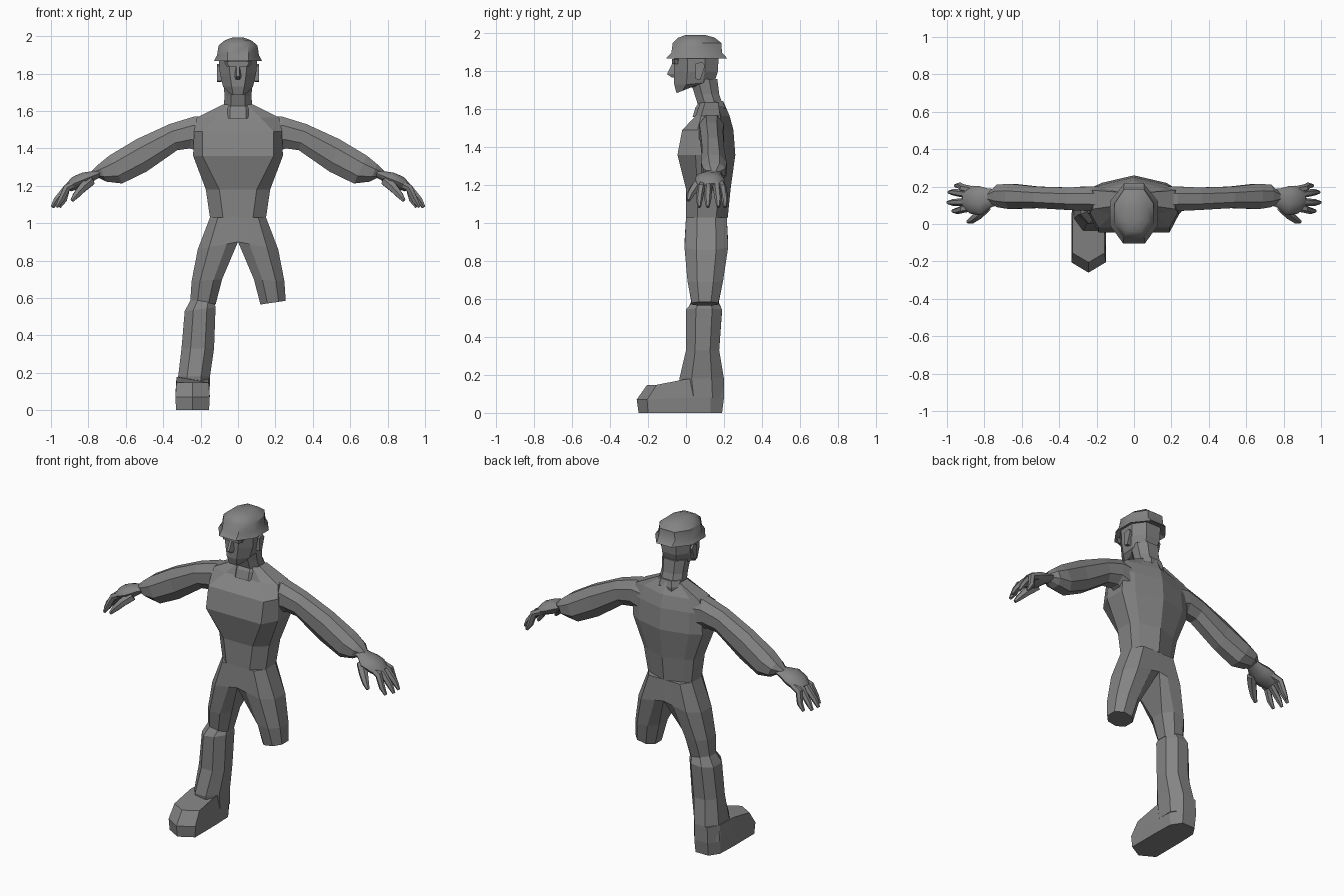
import bpy, bmesh, math
from mathutils import Vector

if "Cube" in bpy.data.objects:
    bpy.data.objects.remove(bpy.data.objects["Cube"])

grey = bpy.data.materials.new("plain grey")
grey.diffuse_color = (0.23, 0.23, 0.23, 1)
grey.use_nodes = True
grey.node_tree.nodes["Principled BSDF"].inputs["Base Color"].default_value = grey.diffuse_color


def loft(name, rings, smooth=False, caps=(True, True)):
    """Skin a list of equal-length point rings."""
    bm = bmesh.new()
    vs = [[bm.verts.new(p) for p in r] for r in rings]
    n = len(rings[0])
    for a, b in zip(vs, vs[1:]):
        for i in range(n):
            j = (i + 1) % n
            bm.faces.new((a[i], a[j], b[j], b[i]))
    if caps[0]:
        bm.faces.new(vs[0])
    if caps[1]:
        bm.faces.new(vs[-1])
    bmesh.ops.recalc_face_normals(bm, faces=bm.faces)
    me = bpy.data.meshes.new(name)
    bm.to_mesh(me)
    bm.free()
    me.materials.append(grey)
    ob = bpy.data.objects.new(name, me)
    bpy.context.collection.objects.link(ob)
    if smooth:
        bpy.context.view_layer.objects.active = ob
        ob.select_set(True)
        bpy.ops.object.shade_smooth_by_angle(angle=math.radians(40))
        ob.select_set(False)
    return ob


def limb_ring(s, ax, az, bx, bz, yf, yb, e=0.45):
    """Octagon spanning inner point a to outer point b; e=1 squares the inner side."""
    m, h = (yf + yb) / 2, (yb - yf) / 2
    uv = [(1, -.45), (1, .45), (.72, 1), (.28, 1), (0, e), (0, -e), (.28, -1), (.72, -1)]
    return [(s * (ax + (bx - ax) * t), m + h * v, az + (bz - az) * t) for t, v in uv]


def flat_ring(z, w, yf, yb, front=.5, back=.5):
    """Level octagon with chosen front and back widths."""
    d = yb - yf
    half = [(w * front, yf), (w, yf + .3 * d), (w, yf + .7 * d), (w * back, yb)]
    return [(x, y, z) for x, y in half] + [(-x, y, z) for x, y in reversed(half)]


def tube(name, pts, radii, n=8, squash=1.0):
    """Round tube along a path, ring axes kept near y and perpendicular."""
    rings = []
    pts = [Vector(p) for p in pts]
    for i, p in enumerate(pts):
        d = (pts[min(i + 1, len(pts) - 1)] - pts[max(i - 1, 0)]).normalized()
        u = (Vector((0, 1, 0)) - d * d.y).normalized()
        v = d.cross(u)
        rings.append([p + radii[i] * (u * math.cos(k * math.tau / n) + squash * v * math.sin(k * math.tau / n))
                      for k in range(n)])
    return loft(name, rings, True)


# Torso: z, half width, front half width, front y, back y, side y pair
torso = []
for z, w, a, yf, yb, s1, s2 in [
        (1.03, .15, .08, .0, .22, .06, .16),
        (1.18, .172, .10, .0, .235, .06, .17),
        (1.36, .24, .19, -.045, .26, .05, .18),
        (1.49, .235, .19, -.02, .25, .06, .19),
        (1.565, .22, .12, .05, .23, .08, .18),
        (1.635, .08, .05, .075, .20, .10, .17)]:
    half = [(a, yf), (w, s1), (w, s2), (w * .72, yb - .04)]
    torso.append([(x, y, z) for x, y in half] + [(0, yb, z)] + [(-x, y, z) for x, y in reversed(half)])
loft("torso", torso)

# Collar and neck
loft("collar", [flat_ring(1.56, .085, .035, .20), flat_ring(1.61, .085, .05, .205), flat_ring(1.645, .07, .075, .195)])
loft("neck", [flat_ring(1.60, .078, .07, .20), flat_ring(1.68, .072, .045, .175), flat_ring(1.76, .078, .02, .165)])

# Head with chin
loft("head", [
    [(x, y, 1.685 + max(0, y + .05) * .4) for x, y, z in flat_ring(0, .05, -.05, .05)],
    [(x, y, 1.73 + max(0, y) * .1) for x, y, z in flat_ring(0, .08, -.062, .15, .42)],
    flat_ring(1.80, .097, -.062, .168, .45),
    flat_ring(1.88, .102, -.062, .172, .5)])

# Nose and brow
loft("nose", [[(-.008, -.055, 1.85), (.008, -.055, 1.85), (.008, -.068, 1.85), (-.008, -.068, 1.85)],
              [(-.02, -.055, 1.785), (.02, -.055, 1.785), (.008, -.1, 1.785), (-.008, -.1, 1.785)],
              [(-.014, -.055, 1.768), (.014, -.055, 1.768), (.006, -.075, 1.768), (-.006, -.075, 1.768)]])
loft("brow", [flat_ring(1.838, .062, -.073, -.03, .8), flat_ring(1.865, .075, -.073, -.03, .8)])

# Helmet dome with flared brim, open underneath
loft("helmet", [
    flat_ring(1.868, .128, -.105, .218, .45, .4),
    flat_ring(1.898, .112, -.077, .19, .5, .5),
    flat_ring(1.95, .104, -.07, .186, .5, .5),
    flat_ring(1.978, .07, -.04, .15, .55, .55),
    flat_ring(1.992, .03, .0, .10, .6, .6)], True, (False, True))
loft("helmet_lining", [flat_ring(1.870, .126, -.102, .215, .45, .4), flat_ring(1.885, .10, -.06, .175)], caps=(False, True))

for s, side in ((-1, "right"), (1, "left")):
    # Ears
    loft(side + "_ear", [[(s * x, y, z) for y, z in ((.05, 1.76), (.075, 1.755), (.10, 1.83), (.085, 1.85), (.05, 1.84))]
                         for x in (.088, .112)])

    # Arm: lower point, upper point, front and back y
    loft(side + "_arm", [limb_ring(s, *r) for r in [
        (.19, 1.37, .16, 1.57, .06, .20),
        (.255, 1.40, .235, 1.57, .07, .20),
        (.325, 1.39, .365, 1.53, .075, .195),
        (.49, 1.275, .54, 1.45, .085, .20),
        (.62, 1.212, .69, 1.36, .08, .215),
        (.705, 1.222, .745, 1.315, .09, .21),
        (.76, 1.25, .785, 1.275, .12, .17)]])

    # Hand with palm, four fingers and thumb
    tube(side + "_palm", [(s * .72, .145, 1.275), (s * .77, .14, 1.255), (s * .82, .125, 1.235),
                          (s * .87, .13, 1.215), (s * .905, .135, 1.19)],
         [.042, .05, .078, .075, .05], 10, .5)
    for i, (y0, y1, tip) in enumerate([(.18, .205, .955), (.155, .17, .99), (.12, .115, .995), (.09, .07, .97)]):
        tube(f"{side}_finger_{i + 1}",
             [(s * .86, y0, 1.215), (s * .915, (y0 + y1) / 2, 1.19), (s * (tip - .025), y1, 1.125), (s * tip, y1, 1.085)],
             [.021, .021, .018, .009], 6)
    tube(side + "_thumb", [(s * .79, .09, 1.225), (s * .83, .05, 1.19), (s * .865, .022, 1.15), (s * .888, .012, 1.12)],
         [.03, .027, .02, .01], 6)

    # Thigh with the hip half above it
    loft(side + "_thigh", [limb_ring(s, *r) for r in [
        (0, 1.03, .15, 1.03, .0, .215, 1),
        (0, .90, .215, .86, -.008, .222, 1),
        (.085, .70, .248, .69, .008, .195),
        (.12, .565, .255, .585, .03, .17)]])

# Single lower leg
loft("lower_leg", [limb_ring(-1, *r) for r in [
    (.125, .575, .25, .595, .03, .17),
    (.12, .55, .285, .53, .0, .19),
    (.128, .33, .302, .33, .0, .175),
    (.15, .18, .32, .18, -.035, .20),
    (.152, .08, .33, .08, -.02, .20)]])

# Boot: plan outline stacked upward, the top sloping to the toe
def boot_ring(w, toe, shoulder, heel, z_toe, z_heel):
    cx = -.243
    pts = [(0, toe, z_toe), (w, shoulder, z_toe), (w, 0, z_heel), (w * .95, .13, z_heel), (w * .5, heel, z_heel)]
    mirrored = [(-x, y, z) for x, y, z in reversed(pts[1:])]
    return [(cx + x, y, z) for x, y, z in pts + mirrored]


loft("boot", [boot_ring(.088, -.25, -.2, .19, 0, 0),
              boot_ring(.092, -.26, -.205, .2, .07, .08),
              boot_ring(.086, -.205, -.155, .2, .148, .178)])
